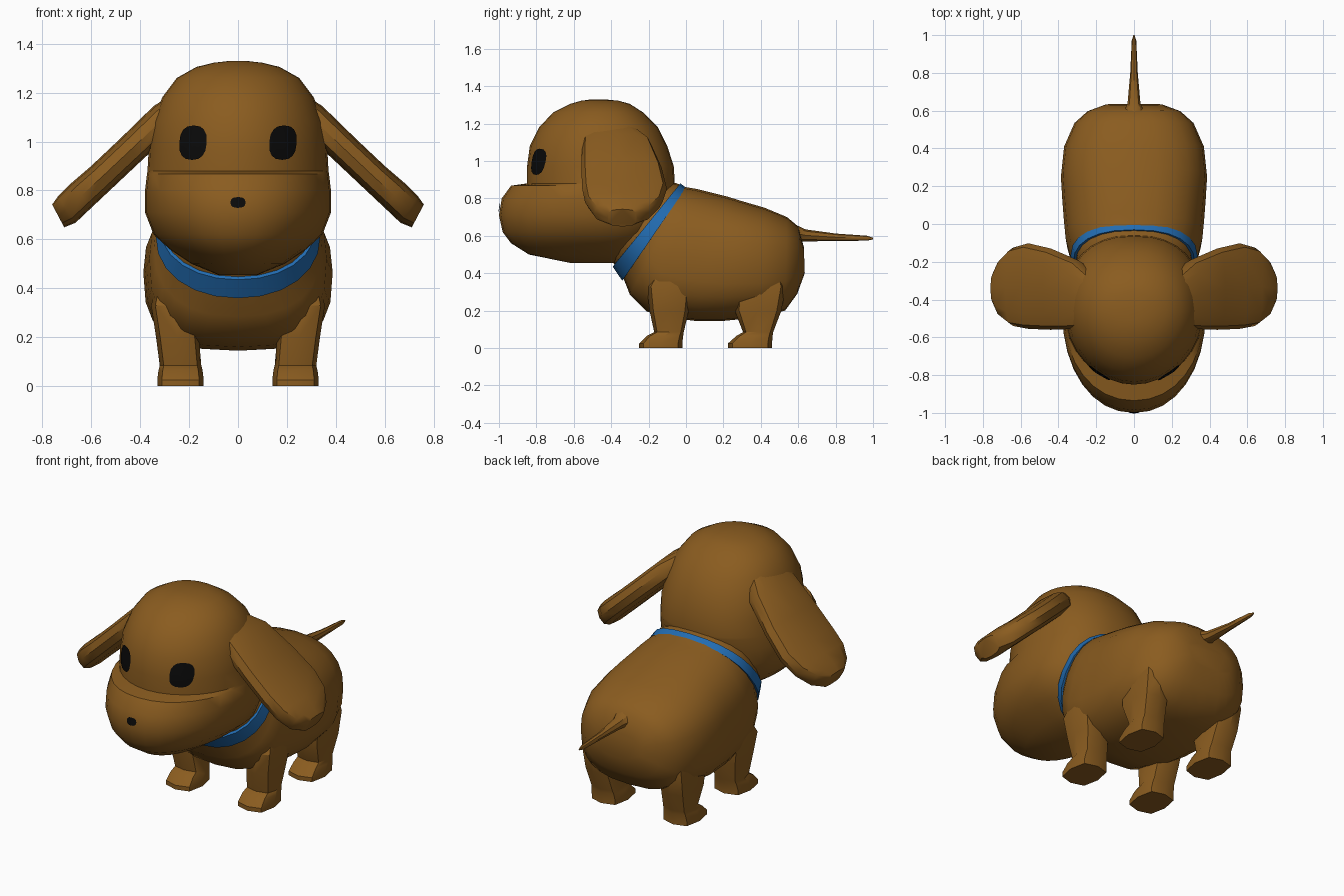
import bpy, bmesh, math
from mathutils import Vector
from mathutils.bvhtree import BVHTree

if "Cube" in bpy.data.objects:
    bpy.data.objects.remove(bpy.data.objects["Cube"])


def material(name, rgb):
    m = bpy.data.materials.new(name)
    m.diffuse_color = (*rgb, 1)
    m.use_nodes = True
    m.node_tree.nodes["Principled BSDF"].inputs["Base Color"].default_value = m.diffuse_color
    return m


BROWN = material("brown fur", (0.255, 0.107, 0.014))
BLUE = material("blue collar", (0.016, 0.15, 0.44))
BLACK = material("black", (0.003, 0.003, 0.003))


def finish(name, bm, mat, angle=35):
    bmesh.ops.recalc_face_normals(bm, faces=bm.faces)
    me = bpy.data.meshes.new(name)
    bm.to_mesh(me)
    bm.free()
    me.materials.append(mat)
    ob = bpy.data.objects.new(name, me)
    bpy.context.collection.objects.link(ob)
    bpy.ops.object.select_all(action='DESELECT')
    ob.select_set(True)
    bpy.context.view_layer.objects.active = ob
    bpy.ops.object.shade_smooth_by_angle(angle=math.radians(angle))
    return ob


def loft(name, rings, mat, angle=35, closed=False):
    """Skin a list of point rings; closed joins last to first, else caps."""
    bm = bmesh.new()
    loops = [[bm.verts.new(p) for p in r] for r in rings]
    n = len(loops[0])
    pairs = list(zip(loops, loops[1:]))
    if closed:
        pairs.append((loops[-1], loops[0]))
    else:
        bm.faces.new(loops[0])
        bm.faces.new(loops[-1])
    for a, b in pairs:
        for i in range(n):
            j = (i + 1) % n
            bm.faces.new((a[i], a[j], b[j], b[i]))
    return finish(name, bm, mat, angle)


def superellipse(n, e=2.0, e_low=None):
    """Unit rounded-square outline as (u, v) pairs; e_low shapes v < 0."""
    points = []
    for i in range(n):
        a = 2 * math.pi * i / n
        c, s = math.cos(a), math.sin(a)
        k = 2 / (e_low if e_low and s < 0 else e)
        points.append((math.copysign(abs(c) ** k, c), math.copysign(abs(s) ** k, s)))
    return points


# Head with muzzle ledge: z, front y, back y, half width
HEAD = [(1.329, -.51, -.43, .04), (1.322, -.56, -.36, .10), (1.305, -.62, -.30, .17),
        (1.26, -.71, -.23, .25), (1.18, -.785, -.15, .31), (1.08, -.835, -.10, .35),
        (.97, -.85, -.065, .365), (.88, -.85, -.06, .37), (.868, -.935, -.06, .372),
        (.80, -.985, -.08, .38), (.71, -1.0, -.10, .38), (.62, -.98, -.13, .345),
        (.56, -.935, -.19, .28), (.50, -.84, -.25, .19), (.455, -.62, -.33, .08)]
rings = []
for z, yf, yb, w in HEAD:
    mid = -.46
    front_e = 1.95 if z > .875 else 2.12
    back_e = 2.2 if z > 1 else 2.4
    rings.append([(w * u, mid + v * (yb - mid if v > 0 else mid - yf), z)
                  for u, v in superellipse(32, back_e, front_e)])
head = loft("head", rings, BROWN, 40)

# Body, leaning at the neck: bottom y, z, top y, z, half width, lower roundness
BODY = [(-.42, .51, -.15, .88, .25, 2.1), (-.385, .45, -.055, .883, .308, 2.1),
        (-.345, .40, -.02, .867, .31, 2.1), (-.30, .285, .0, .86, .343, 2.4),
        (-.21, .195, .06, .85, .362, 2.8), (-.08, .16, .14, .83, .372, 2.8),
        (.05, .145, .22, .81, .38, 2.8), (.20, .145, .30, .785, .387, 2.8),
        (.40, .165, .42, .75, .37, 2.8), (.53, .20, .54, .70, .315, 2.8),
        (.595, .29, .60, .65, .245, 2.8), (.635, .40, .63, .54, .15, 2.8)]
rings = []
for by, bz, ty, tz, w, low_e in BODY:
    rings.append([(w * u, (by + ty) / 2 + v * (ty - by) / 2, (bz + tz) / 2 + v * (tz - bz) / 2)
                  for u, v in superellipse(24, 2.4, low_e)])
loft("body", rings, BROWN, 40)

# Collar: tilted band, wider at the throat, its front edge drawn inward
low, high = Vector((0, -.368, .395)), Vector((0, -.015, .869))
centre, up = (low + high) / 2, (high - low) / 2
forward = Vector((0, -up.z, up.y)).normalized()
rings = []
for grow, side in ((.012, -1), (-.018, 1), (-.06, 1), (-.06, -1)):
    ring = []
    for u, v in superellipse(24, 2.4, 2.1):
        width = .019 + .012 * (1 - v)
        tilt = grow if grow < -.05 else grow * (1 - v) / 2
        p = centre + up * v * (1 + tilt / up.length) + forward * side * width
        p.x = (.33 + tilt) * u
        ring.append(p)
    rings.append(ring)
loft("collar", rings, BLUE, 30, closed=True)

# Legs: z, front y, back y, inner x, outer x
FRONT = [(0, -.25, -.02, .14, .33), (.025, -.25, -.02, .14, .33),
         (.065, -.21, -.015, .145, .325), (.085, -.17, -.012, .15, .32),
         (.20, -.195, .015, .16, .335), (.33, -.21, .03, .18, .355),
         (.46, -.13, .0, .22, .32)]
BACK = [(0, .225, .46, .14, .33), (.025, .225, .46, .14, .33),
        (.065, .27, .463, .145, .325), (.085, .305, .466, .15, .32),
        (.20, .26, .51, .16, .335), (.33, .26, .535, .18, .34),
        (.46, .30, .50, .22, .31)]
for label, side in (("left", 1), ("right", -1)):
    for part, table in (("front_leg", FRONT), ("back_leg", BACK)):
        rings = []
        for z, yf, yb, xi, xo in table:
            rings.append([(side * ((xi + xo) / 2 + u * (xo - xi) / 2),
                           (yf + yb) / 2 + v * (yb - yf) / 2, z)
                          for u, v in superellipse(8, 3.2)])
        loft(f"{part}_{label}", rings, BROWN, 35)

# Floppy ears: centre x, centre z, front y, back y, thickness, tilt in degrees
EAR = [(.19, 1.185, -.52, -.30, .10, 46), (.30, 1.098, -.555, -.19, .13, 46),
       (.44, .965, -.56, -.13, .125, 46), (.56, .852, -.555, -.102, .125, 47),
       (.64, .78, -.54, -.125, .13, 51), (.70, .722, -.49, -.19, .13, 57),
       (.735, .696, -.42, -.26, .105, 62)]
for label, side in (("left", 1), ("right", -1)):
    rings = []
    for x, z, yf, yb, th, tilt in EAR:
        nx, nz = math.cos(math.radians(tilt)), math.sin(math.radians(tilt))
        rings.append([(side * (x + nx * v * th / 2), (yf + yb) / 2 + u * (yb - yf) / 2,
                       z + nz * v * th / 2) for u, v in superellipse(12, 3)])
    loft(f"ear_{label}", rings, BROWN, 40)

# Tail: y, z, half width, half height
TAIL = [(.53, .635, .10, .065), (.59, .612, .055, .045), (.64, .602, .034, .032),
        (.80, .592, .02, .02), (.97, .587, .012, .013), (1.0, .585, .003, .004)]
loft("tail", [[(w * u, y, z + h * v) for u, v in superellipse(8)]
              for y, z, w, h in TAIL], BROWN, 40)

# Eyes and nose: thin plates draped over the head
bm = bmesh.new()
bm.from_mesh(head.data)
bmesh.ops.triangulate(bm, faces=bm.faces)
tree = BVHTree.FromBMesh(bm)
bm.free()


def plate(name, cx, cz, w, h, lean=0.0, steps=5):
    bm = bmesh.new()

    def drape(u, v):
        x, z = cx + w * u + lean * v, cz + h * v
        hit, nor, _, _ = tree.ray_cast(Vector((x, -3, z)), Vector((0, 1, 0)))
        if nor.y > 0:
            nor = -nor
        return bm.verts.new(hit + nor * .006)

    outline = superellipse(16, 2.5)
    loops = [[drape(u * k / steps, v * k / steps) for u, v in outline]
             for k in range(1, steps + 1)]
    mid = drape(0, 0)
    for i in range(16):
        j = (i + 1) % 16
        bm.faces.new((mid, loops[0][i], loops[0][j]))
        for a, b in zip(loops, loops[1:]):
            bm.faces.new((a[i], b[i], b[j], a[j]))
    ob = finish(name, bm, BLACK)
    # keep the plate facing outward
    if sum(p.normal.y for p in ob.data.polygons) > 0:
        ob.data.flip_normals()


plate("eye_left", .181, .995, .055, .07, .004)
plate("eye_right", -.181, .995, .055, .07, .004)
plate("nose", 0, .75, .03, .022, steps=3)
